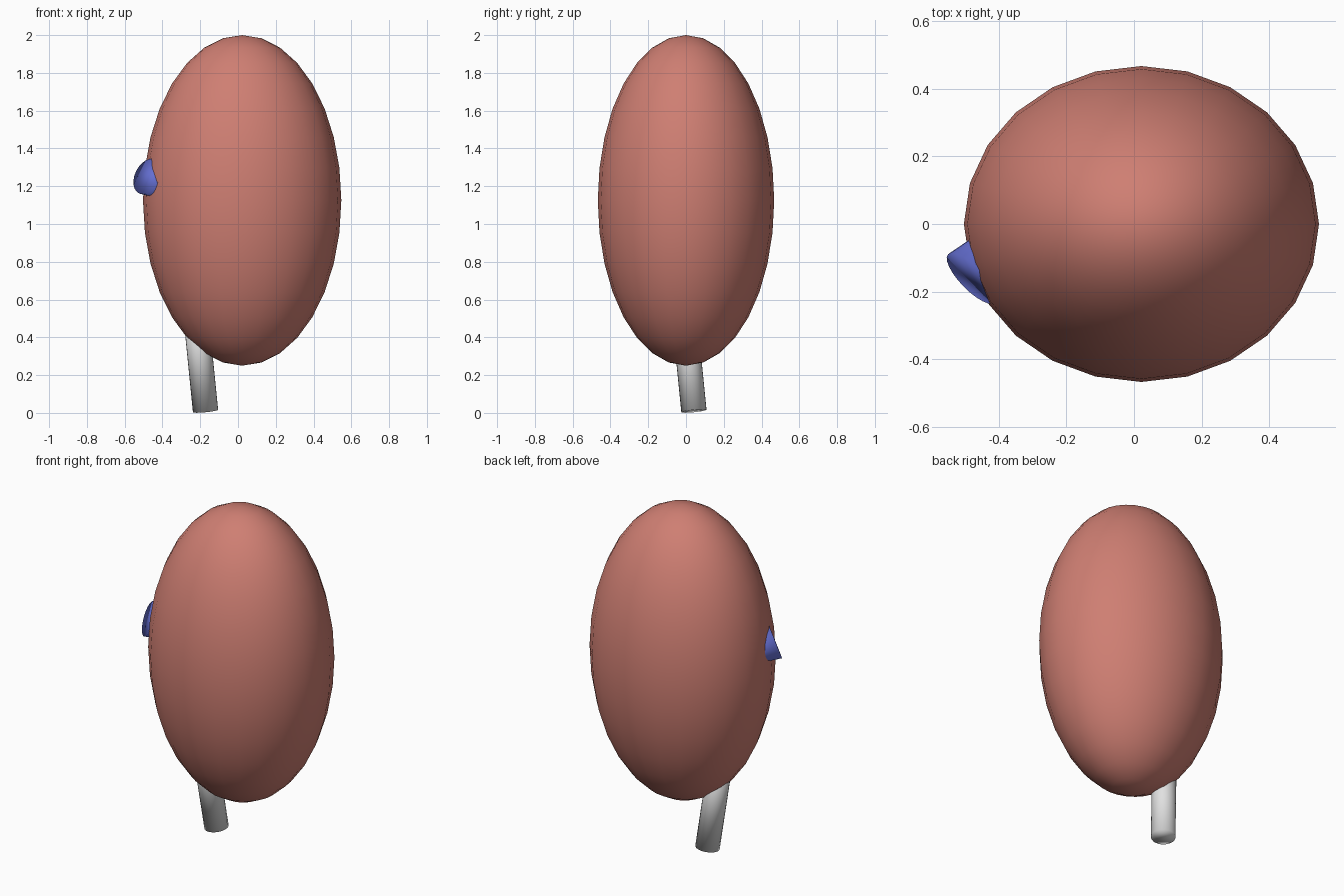
import bpy
from mathutils import Vector

cube = bpy.data.objects.get("Cube")
if cube:
    bpy.data.objects.remove(cube, do_unlink=True)


def material(name, rgb):
    mat = bpy.data.materials.new(name)
    mat.use_nodes = True
    color = (*rgb, 1.0)
    mat.diffuse_color = color
    mat.node_tree.nodes["Principled BSDF"].inputs["Base Color"].default_value = color
    return mat


def finish(name, mat):
    """Name, colour and smooth the active object."""
    obj = bpy.context.object
    obj.name = name
    obj.data.materials.append(mat)
    bpy.ops.object.shade_smooth()
    return obj


def tapered_rod(name, mat, base, direction, length, r_base, r_end, sides):
    """Round rod running from the centre of its base along a direction."""
    axis = Vector(direction).normalized()
    bpy.ops.mesh.primitive_cone_add(
        vertices=sides, radius1=r_base, radius2=r_end, depth=length,
        location=Vector(base) + axis * length / 2,
        rotation=axis.to_track_quat("Z", "Y").to_euler())
    return finish(name, mat)


salmon = material("salmon_red", (0.62, 0.21, 0.17))
blue = material("soft_blue", (0.13, 0.16, 0.65))
grey = material("light_grey", (0.75, 0.75, 0.75))

# Egg-shaped body
bpy.ops.mesh.primitive_uv_sphere_add(segments=24, ring_count=16, radius=1,
                                     location=(0.022, 0, 1.125))
bpy.context.object.scale = (0.525, 0.467, 0.875)
finish("body", salmon)

# Leaning post under the body
tapered_rod("post", grey, (-0.172, 0.042, 0.01), (-0.1, -0.1, 1),
            0.6, 0.067, 0.067, 24)

# Small plug on the side, wide end outward and narrowing into the body
tapered_rod("side_plug", blue, (-0.48, -0.161, 1.252), (0.673, 0.656, -0.337),
            0.3, 0.1, 0.05, 24)
